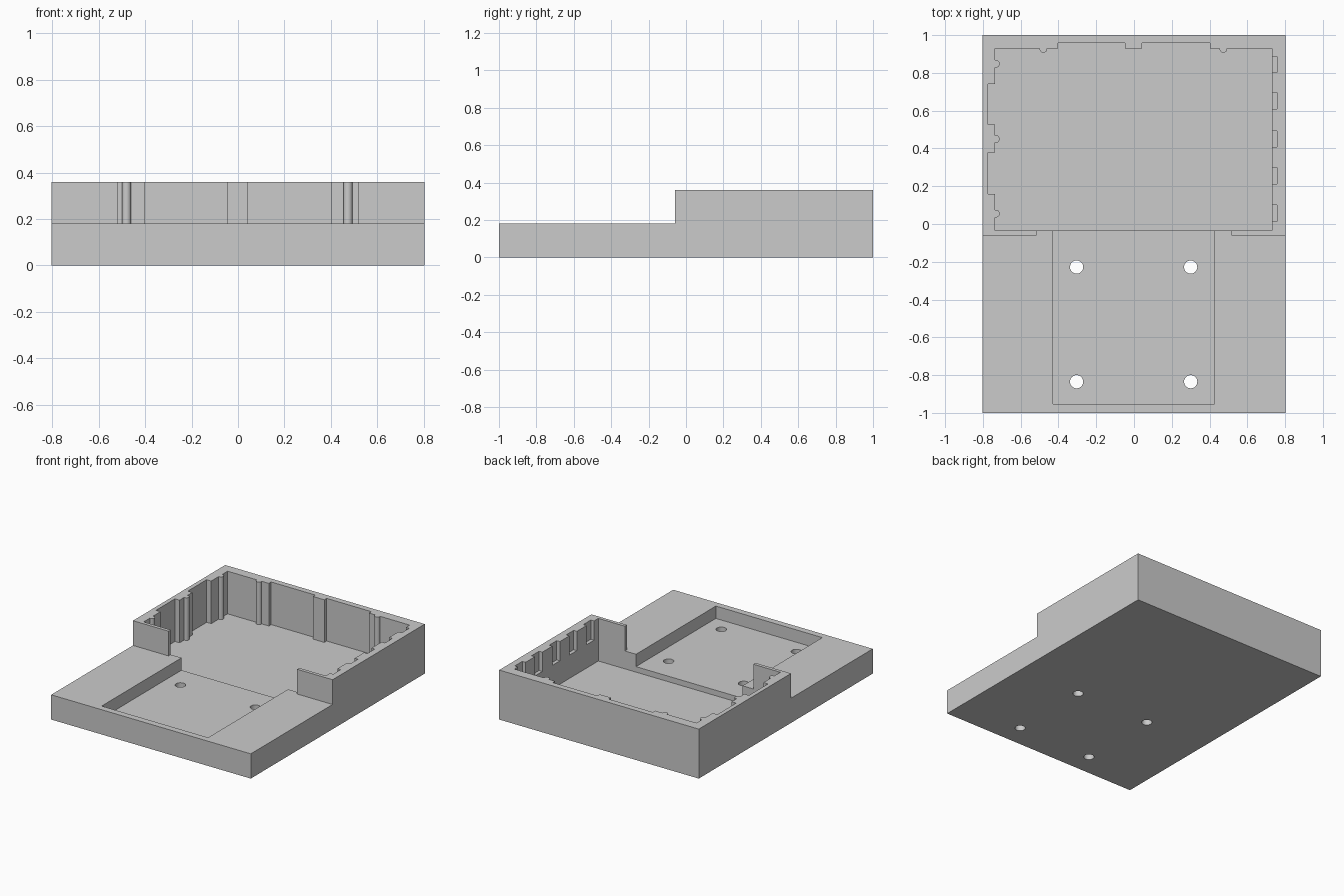
import bpy
import bmesh
from mathutils import Matrix, Vector

cube = bpy.data.objects.get("Cube")
if cube:
    bpy.data.objects.remove(cube, do_unlink=True)

LOW, HIGH = 0.18, 0.36          # front deck and rear wall heights
FLOOR, SHELF = 0.05, 0.09       # rear bay and front pocket floors

grey = bpy.data.materials.new("plain grey")
grey.use_nodes = True
colour = (0.6, 0.6, 0.6, 1)
grey.diffuse_color = colour
grey.node_tree.nodes["Principled BSDF"].inputs["Base Color"].default_value = colour


def finish(name, bm):
    bmesh.ops.recalc_face_normals(bm, faces=bm.faces)
    mesh = bpy.data.meshes.new(name)
    bm.to_mesh(mesh)
    bm.free()
    mesh.materials.append(grey)
    obj = bpy.data.objects.new(name, mesh)
    bpy.context.collection.objects.link(obj)
    return obj


def box(name, x0, x1, y0, y1, z0, z1):
    bm = bmesh.new()
    size = Vector((x1 - x0, y1 - y0, z1 - z0))
    centre = Vector((x0 + x1, y0 + y1, z0 + z1)) / 2
    bmesh.ops.create_cube(bm, size=1, matrix=Matrix.Translation(centre) @ Matrix.Diagonal(size).to_4x4())
    return finish(name, bm)


def cylinder(name, x, y, radius, z0, z1):
    bm = bmesh.new()
    bmesh.ops.create_cone(bm, cap_ends=True, segments=32, radius1=radius, radius2=radius,
                          depth=z1 - z0, matrix=Matrix.Translation((x, y, (z0 + z1) / 2)))
    return finish(name, bm)


# Stepped tray body: side profile extruded across the width
bm = bmesh.new()
profile = [(-1, 0), (1, 0), (1, HIGH), (-0.06, HIGH), (-0.06, LOW), (-1, LOW)]
face = bm.faces.new([bm.verts.new((-0.803, y, z)) for y, z in profile])
side = bmesh.ops.extrude_face_region(bm, geom=[face])["geom"]
bmesh.ops.translate(bm, vec=(1.606, 0, 0), verts=[v for v in side if isinstance(v, bmesh.types.BMVert)])
body = finish("tray_body", bm)


def cut(tool):
    mod = body.modifiers.new(tool.name, 'BOOLEAN')
    mod.operation = 'DIFFERENCE'
    mod.solver = 'EXACT'
    mod.object = tool
    tool.hide_render = True
    bpy.context.view_layer.objects.active = body
    bpy.ops.object.modifier_apply(modifier=mod.name)
    bpy.data.objects.remove(tool, do_unlink=True)


# Rear bay, front pocket and the opening between the two front lips
cut(box("rear_bay", -0.735, 0.73, -0.035, 0.93, FLOOR, 0.5))
cut(box("front_pocket", -0.43, 0.427, -0.953, 0.1, SHELF, 0.5))
cut(box("front_opening", -0.517, 0.517, -0.1, 0.1, LOW, 0.5))

# Wide recesses in the back and right walls
for x0, x1 in ((-0.403, -0.047), (0.043, 0.403)):
    cut(box("back_recess", x0, x1, 0.8, 0.957, FLOOR, 0.5))
for y0, y1 in ((0.16, 0.378), (0.526, 0.742)):
    cut(box("right_recess", -0.772, -0.6, y0, y1, FLOOR, 0.5))

# Shallow slots at the top of the left wall
for y in (0.057, 0.255, 0.45, 0.652, 0.845):
    cut(box("left_slot", 0.6, 0.756, y - 0.043, y + 0.043, 0.22, 0.5))

# Screw holes through the pocket floor
for x in (-0.304, 0.3):
    for y in (-0.228, -0.835):
        cut(cylinder("screw_hole", x, y, 0.035, -0.1, 0.3))

# Rounded ribs standing against the walls
for x, y in ((-0.48, 0.927), (0.473, 0.927), (-0.731, 0.848), (-0.731, 0.45), (-0.731, 0.055)):
    rib = cylinder("wall_rib", x, y, 0.02, FLOOR - 0.01, HIGH)
    mod = body.modifiers.new("rib", 'BOOLEAN')
    mod.operation = 'UNION'
    mod.solver = 'EXACT'
    mod.object = rib
    bpy.context.view_layer.objects.active = body
    bpy.ops.object.modifier_apply(modifier=mod.name)
    bpy.data.objects.remove(rib, do_unlink=True)

# Smooth the round parts, keep edges sharp
body.select_set(True)
bpy.context.view_layer.objects.active = body
bpy.ops.object.shade_smooth_by_angle()
